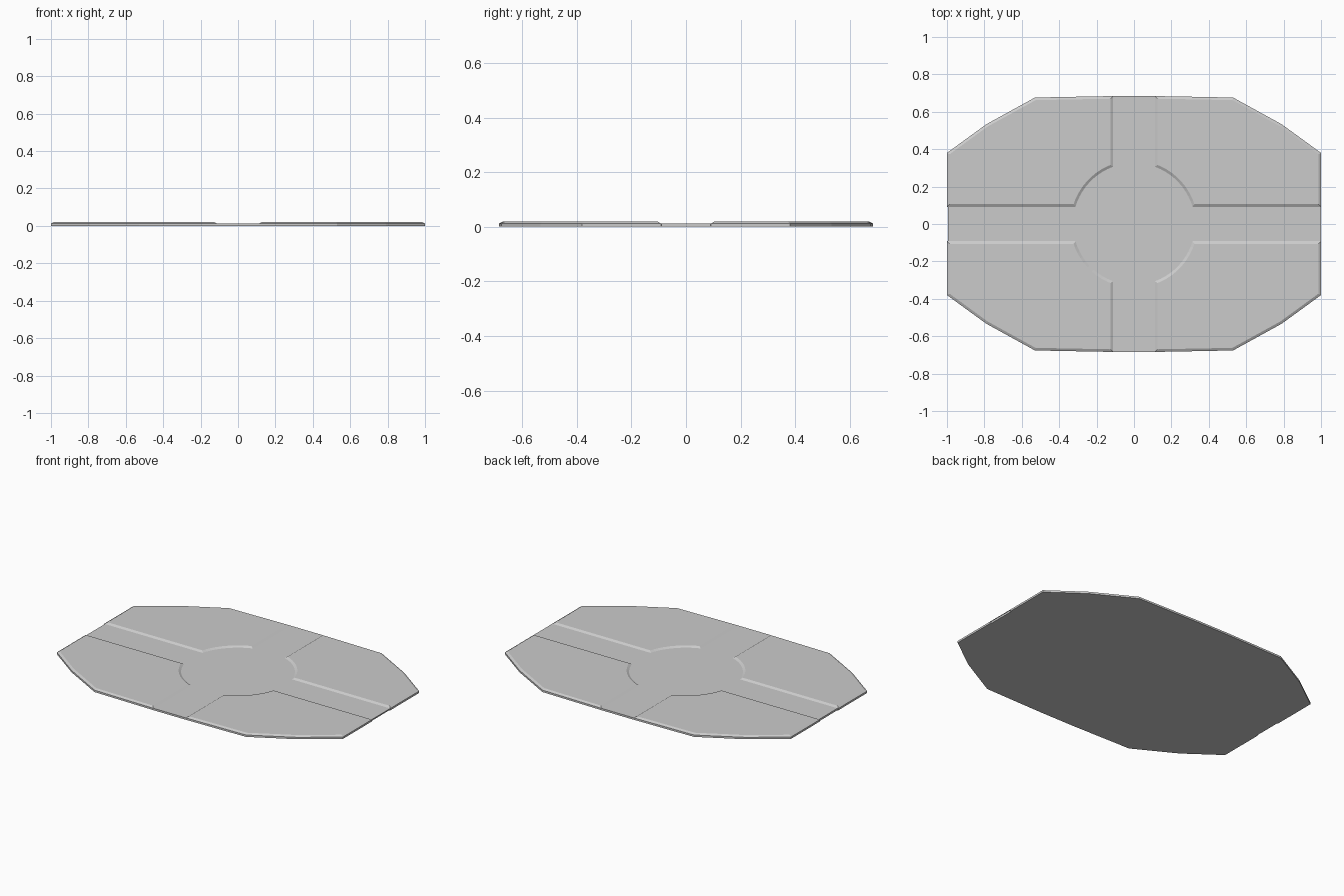
import bpy, bmesh, math
from mathutils import Vector

if "Cube" in bpy.data.objects:
    bpy.data.objects.remove(bpy.data.objects["Cube"])

BASE_TOP, TOP, INSET = 0.012, 0.02, 0.014


def inset(pts, d):
    """Mitred inward offset of a counter-clockwise outline."""
    out = []
    n = len(pts)
    for i in range(n):
        a, b, c = (Vector(pts[(i + k) % n]) for k in (-1, 0, 1))
        e1, e2 = (b - a).normalized(), (c - b).normalized()
        n1, n2 = Vector((-e1.y, e1.x)), Vector((-e2.y, e2.x))
        out.append(b + (n1 + n2) * d / (1 + n1.dot(n2)))
    return out


def slab(name, low, high, z0, z1):
    """Closed slab between two matching outlines."""
    bm = bmesh.new()
    lo = [bm.verts.new((p[0], p[1], z0)) for p in low]
    hi = [bm.verts.new((p[0], p[1], z1)) for p in high]
    bm.faces.new(lo[::-1])
    bm.faces.new(hi)
    for i in range(len(lo)):
        j = (i + 1) % len(lo)
        bm.faces.new((lo[i], lo[j], hi[j], hi[i]))
    # Triangulate the caps so the concave outline fills cleanly
    bmesh.ops.triangulate(bm, faces=[f for f in bm.faces if len(f.verts) > 4])
    bmesh.ops.recalc_face_normals(bm, faces=bm.faces)
    me = bpy.data.meshes.new(name)
    bm.to_mesh(me)
    bm.free()
    ob = bpy.data.objects.new(name, me)
    bpy.context.collection.objects.link(ob)
    return ob


# One quarter of the rim, running from the right side to the back
rim = [(1.0, 0.38), (0.79, 0.533), (0.53, 0.676), (0.33, 0.68)]

# Base plate: the quarter rim repeated around, a hair narrower at the channels
quarter = [(0.995, 0.09), (1.0, 0.092)] + rim + [(0.112, 0.684)]
left = [(-x, y) for x, y in reversed(quarter)]
half = quarter + left
outline = half + [(-x, -y) for x, y in half]
slab("base_plate", outline, outline, 0.0, BASE_TOP)

# Raised corner panel with a chamfered edge and a bite for the round centre
R, X0, Y0 = 0.326, 0.112, 0.092
a0, a1 = math.acos(X0 / R), math.asin(Y0 / R)
STEPS = 10
arc = [(R * math.cos(a0 + (a1 - a0) * i / STEPS),
        R * math.sin(a0 + (a1 - a0) * i / STEPS)) for i in range(STEPS + 1)]
panel = [(1.0, Y0)] + rim + [(X0, 0.684)] + arc
corner = slab("raised_panels", panel, inset(panel, INSET), BASE_TOP, TOP)

# Mirror to all four corners
mirror = corner.modifiers.new("mirror", 'MIRROR')
mirror.use_axis = (True, True, False)
mirror.use_mirror_merge = False
